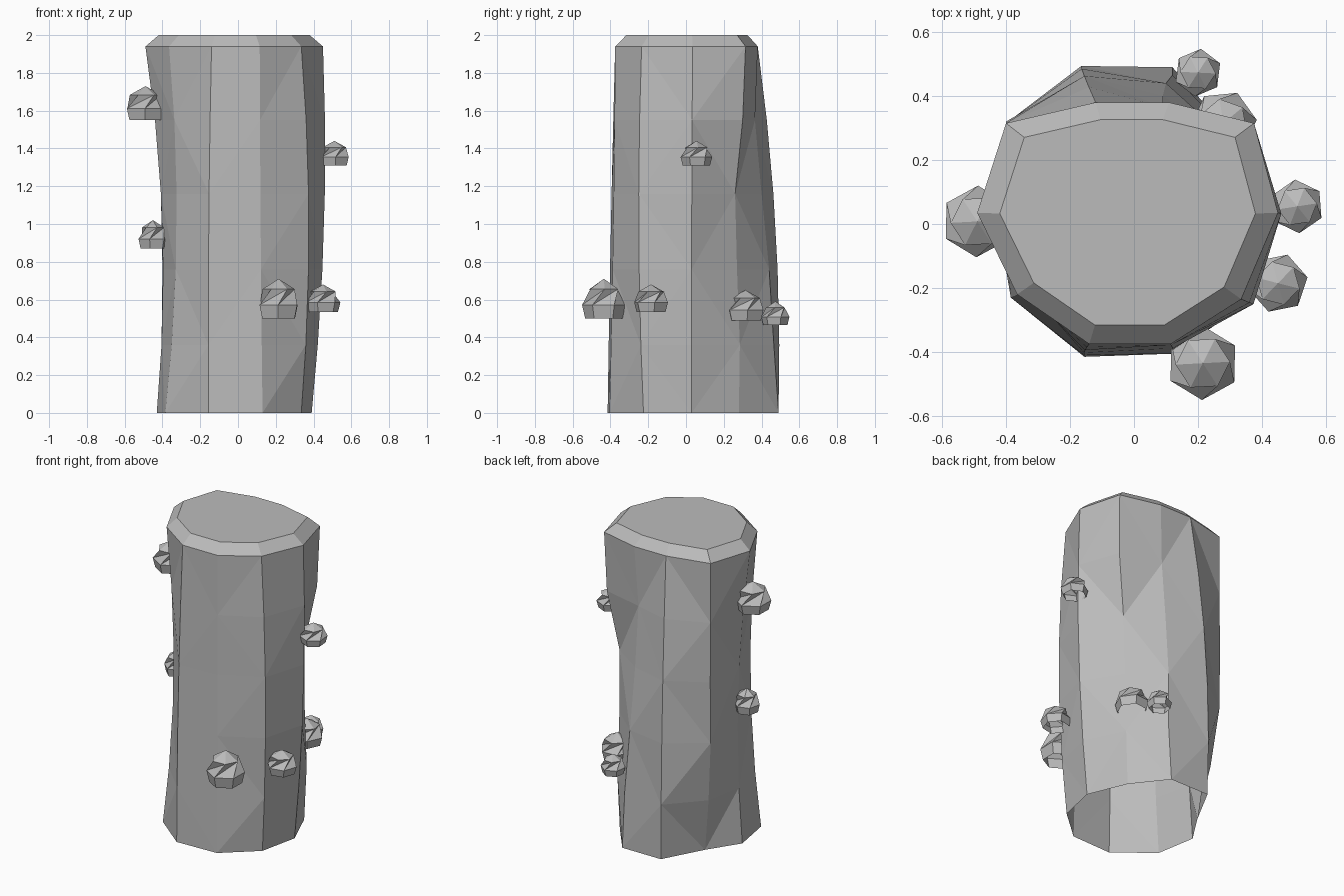
import bpy
import bmesh
import math

cube = bpy.data.objects.get("Cube")
if cube:
    bpy.data.objects.remove(cube, do_unlink=True)

grey = bpy.data.materials.new("plain_grey")
grey.use_nodes = True
colour = (0.5, 0.5, 0.5, 1)
grey.diffuse_color = colour
grey.node_tree.nodes["Principled BSDF"].inputs["Base Color"].default_value = colour


def finish(bm, name, location=(0, 0, 0)):
    """Turn a bmesh into a flat shaded grey object."""
    mesh = bpy.data.meshes.new(name)
    bm.to_mesh(mesh)
    bm.free()
    mesh.materials.append(grey)
    obj = bpy.data.objects.new(name, mesh)
    obj.location = location
    bpy.context.collection.objects.link(obj)
    return obj


def bridge(bm, lower, upper, forward):
    """Join two rings with triangles; forward(i) picks each quad's diagonal."""
    count = len(lower)
    for i in range(count):
        k = (i + 1) % count
        a, b, c, d = lower[i], lower[k], upper[k], upper[i]
        if forward(i):
            bm.faces.new((a, b, c))
            bm.faces.new((a, c, d))
        else:
            bm.faces.new((a, b, d))
            bm.faces.new((b, c, d))


# Trunk ridges, bottom to top (x, y): smooth ones have a bottom, middle and
# top point, the knotty ones at the back have one point for every ring
ridges = [
    ((.39, .03), (.455, .03), (.45, .035)),
    ((.285, .28), (.3, .285), (.295, .27), (.3, .26), (.365, .3), (.375, .315)),
    ((.12, .49), (.12, .465), (.1, .44), (.09, .4), (.09, .365), (.11, .38)),
    ((-.16, .49), (-.16, .475), (-.12, .38)),
    ((-.3, .23), (-.36, .28), (-.4, .315), (-.4, .32), (-.4, .315), (-.4, .315)),
    ((-.43, .03), (-.4, .03), (-.49, .035)),
    ((-.385, -.23), (-.325, -.205), (-.365, -.22)),
    ((-.155, -.415), (-.155, -.398), (-.14, -.375)),
    ((.13, -.405), (.12, -.385), (.115, -.375)),
    ((.335, -.225), (.375, -.25), (.335, -.235)),
]
rim_height = 1.94
heights = [0, .36, .76, 1.16, 1.55, rim_height]


def ridge_point(ridge, ring):
    """Point of a ridge at a ring, on a smooth curve for three-point ridges."""
    if len(ridge) == len(heights):
        return ridge[ring]
    t = heights[ring] / rim_height
    weights = ((1 - t) * (1 - 2 * t), 4 * t * (1 - t), t * (2 * t - 1))
    return [sum(w * p[axis] for w, p in zip(weights, ridge)) for axis in (0, 1)]


bm = bmesh.new()
rings = []
for j, z in enumerate(heights):
    rings.append([bm.verts.new((*ridge_point(r, j), z)) for r in ridges])
for j in range(len(rings) - 1):
    bridge(bm, rings[j], rings[j + 1], lambda i: (i + j) % 2 == 0)

# Chamfered rim and flat top; the underside stays open
inset = .85
cap = []
for v in rings[-1]:
    x = -.02 + (v.co.x + .02) * inset
    y = .02 + (v.co.y - .02) * inset
    cap.append(bm.verts.new((x, y, 2)))
for i in range(len(cap)):
    k = (i + 1) % len(cap)
    bm.faces.new((rings[-1][i], rings[-1][k], cap[k], cap[i]))
bm.faces.new(cap)
finish(bm, "trunk")


def mushroom(name, x, y, z, radius, height, turn):
    """Hollow faceted cap with a short skirt and a creased, twisted crown."""
    bm = bmesh.new()
    sides = 6
    rings = []
    for scale, level, twist in ((.86, 0, 0), (1, .34, 0), (.74, .74, .6)):
        ring = []
        for i in range(sides):
            a = turn + twist + math.tau * i / sides
            ring.append(bm.verts.new((radius * scale * math.cos(a),
                                      radius * scale * math.sin(a),
                                      height * level)))
        rings.append(ring)
    bridge(bm, rings[0], rings[1], lambda i: True)
    bridge(bm, rings[1], rings[2], lambda i: True)
    tip = bm.verts.new((0, 0, height))
    for i in range(sides):
        bm.faces.new((rings[2][i], rings[2][(i + 1) % sides], tip))
    finish(bm, name, (x, y, z))


# Mushrooms growing out of the bark
mushroom("front_mushroom", .215, -.435, .5, .115, .21, .5)
mushroom("left_front_mushroom", .45, -.185, .535, .094, .145, .2)
mushroom("left_upper_mushroom", .51, .055, 1.31, .084, .13, .6)
mushroom("left_back_mushroom", .28, .315, .49, .104, .16, .1)
mushroom("back_mushroom", .2, .473, .465, .075, .125, .4)
mushroom("right_upper_mushroom", -.49, .008, 1.55, .112, .18, .5)
mushroom("right_lower_mushroom", -.45, .01, .87, .08, .15, .3)
